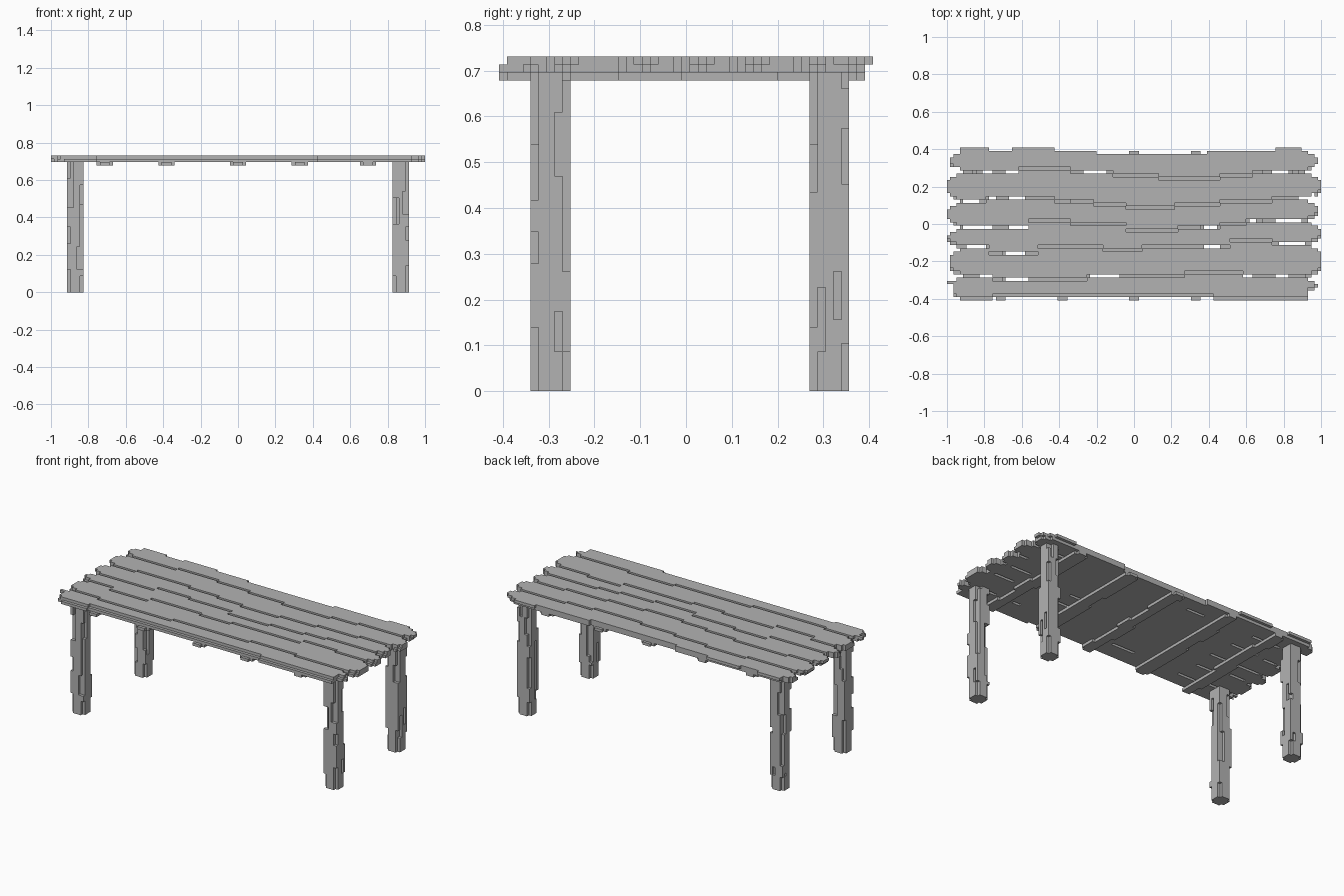
import bpy
import bmesh
import random

random.seed(7)
U = 2 / 115            # one block unit
LENGTH, WIDTH = 115, 47
LEG_TOP = 40           # legs and cross slats end here, in block units

cube = bpy.data.objects.get("Cube")
if cube:
    bpy.data.objects.remove(cube, do_unlink=True)

wood = bpy.data.materials.new("plain grey")
wood.use_nodes = True
GREY = (0.45, 0.45, 0.45, 1)
wood.diffuse_color = GREY
wood.node_tree.nodes["Principled BSDF"].inputs["Base Color"].default_value = GREY


def stepped_outline(low, high, start, end):
    """Closed stepped outline between two edge functions of the position."""
    def walk(edge):
        points = [(start, edge(start))]
        for i in range(start + 1, end):
            if edge(i) != edge(i - 1):
                points += [(i, edge(i - 1)), (i, edge(i))]
        return points + [(end, edge(end - 1))]
    return walk(low) + walk(high)[::-1]


def add_slab(bm, outline, place, thickness):
    """Extrude an outline; place maps (along, across, depth) to block units."""
    rings = [[bm.verts.new([c * U for c in place(a, b, d)]) for a, b in outline]
             for d in (0, thickness)]
    bm.faces.new(rings[0])
    bm.faces.new(rings[1][::-1])
    n = len(outline)
    for i in range(n):
        j = (i + 1) % n
        bm.faces.new((rings[0][i], rings[0][j], rings[1][j], rings[1][i]))


def finish(bm, name):
    bmesh.ops.recalc_face_normals(bm, faces=bm.faces)
    mesh = bpy.data.meshes.new(name)
    bm.to_mesh(mesh)
    bm.free()
    mesh.materials.append(wood)
    obj = bpy.data.objects.new(name, mesh)
    bpy.context.collection.objects.link(obj)
    return obj


def step(path, i):
    return next(k for end, k in path if i < end)


def jagged(values, length, shortest, longest):
    """Random worn edge made of runs of different length."""
    path, end = [], 0
    while end < length:
        end += random.randint(shortest, longest)
        path.append((end, random.choice(values)))
    return lambda i: step(path, i)


# Seams between planks from front to back: steps as (end, position)
SEAMS = [
    [(2, 3), (14, 0), (82, 1), (111, 0), (115, 2)],
    [(14, 7), (43, 6), (73, 7), (91, 8), (115, 7)],
    [(13, 16), (28, 14), (48, 16), (60, 15), (87, 16), (100, 18), (115, 17)],
    [(25, 22), (38, 24), (55, 23), (71, 21), (84, 22), (92, 23), (115, 24)],
    [(12, 30), (33, 31), (45, 30), (55, 29), (70, 28), (84, 29), (100, 30), (115, 31)],
    [(22, 39), (38, 40), (51, 39), (65, 38), (84, 37), (94, 38), (115, 39)],
    [(4, 46), (13, 47), (20, 46), (33, 47), (46, 46), (80, 45), (101, 46),
     (109, 47), (115, 46)],
]
# Stretches where a seam is open right through
OPEN = [
    [],
    [(4, 14), (17, 25), (44, 53), (91, 94), (101, 110)],
    [(6, 12), (17, 24), (79, 84), (102, 110)],
    [(5, 25), (78, 83), (93, 97), (101, 109)],
    [(5, 10), (13, 24), (33, 38), (108, 113)],
    [(2, 9), (11, 22), (42, 49), (97, 108)],
    [],
]
PLANK_ENDS = [(0, 114), (1, 115), (0, 115), (0, 114), (0, 115), (1, 114)]


def is_open(seam, i):
    return any(a <= i < b for a, b in OPEN[seam])


# Planks, each with a worn upper layer over a wider lower layer
for p, (left, right) in enumerate(PLANK_ENDS):
    bm = bmesh.new()
    for layer in (0, 1):
        start = left + (1 - layer) * random.randint(0, 1)
        end = right - (1 - layer) * random.randint(0, 1)

        def taper(i):
            d = min(i - start, end - 1 - i)
            return 2 if d < 1 else 1 if d < 3 else 0

        def low(i):
            gap = 1 if layer or is_open(p, i) else 0
            return step(SEAMS[p], i) + gap + taper(i)

        def high(i):
            return min(step(SEAMS[p + 1], i), WIDTH - 1 + layer) - taper(i)

        add_slab(bm, stepped_outline(low, high, start, end),
                 lambda a, b, d: (a - LENGTH / 2, b - WIDTH / 2, LEG_TOP + layer + d), 1)
    finish(bm, f"plank_{p + 1}")

# Cross slats under the planks
for n, x in enumerate((14, 33, 55, 74, 95)):
    bm = bmesh.new()
    near, far = jagged((0, 0, 1), 46, 5, 12), jagged((5, 5, 4), 46, 5, 12)
    low = lambda i: 1 if i in (0, 45) else near(i)
    high = lambda i: 4 if i in (0, 45) else far(i)
    add_slab(bm, stepped_outline(low, high, 0, 46),
             lambda a, b, d: (x + b - LENGTH / 2, a - WIDTH / 2, LEG_TOP - 1 + d), 1)
    finish(bm, f"cross_slat_{n + 1}")


# Legs: a square core with a worn strip on each side
def add_leg(name, x, y):
    bm = bmesh.new()
    core = stepped_outline(lambda i: 1, lambda i: 4, 1, 4)
    add_slab(bm, core, lambda a, b, d: (x + a, y + b, d), LEG_TOP)
    sides = [
        lambda a, b, d: (x + b, y + d, a),
        lambda a, b, d: (x + b, y + 4 + d, a),
        lambda a, b, d: (x + d, y + b, a),
        lambda a, b, d: (x + 4 + d, y + b, a),
    ]
    for side in sides:
        near = jagged((0, 1, 1, 2), LEG_TOP, 4, 10)
        far = jagged((5, 4, 4, 3), LEG_TOP, 4, 10)
        low = lambda i: 1 if i < 5 else near(i)
        high = lambda i: 4 if i < 5 else far(i)
        add_slab(bm, stepped_outline(low, high, 0, LEG_TOP), side, 1)
    finish(bm, name)


for side_name, x in (("right", -52.5), ("left", 47.5)):
    for end_name, y in (("front", -19.5), ("back", 15.5)):
        add_leg(f"{end_name}_{side_name}_leg", x, y)
